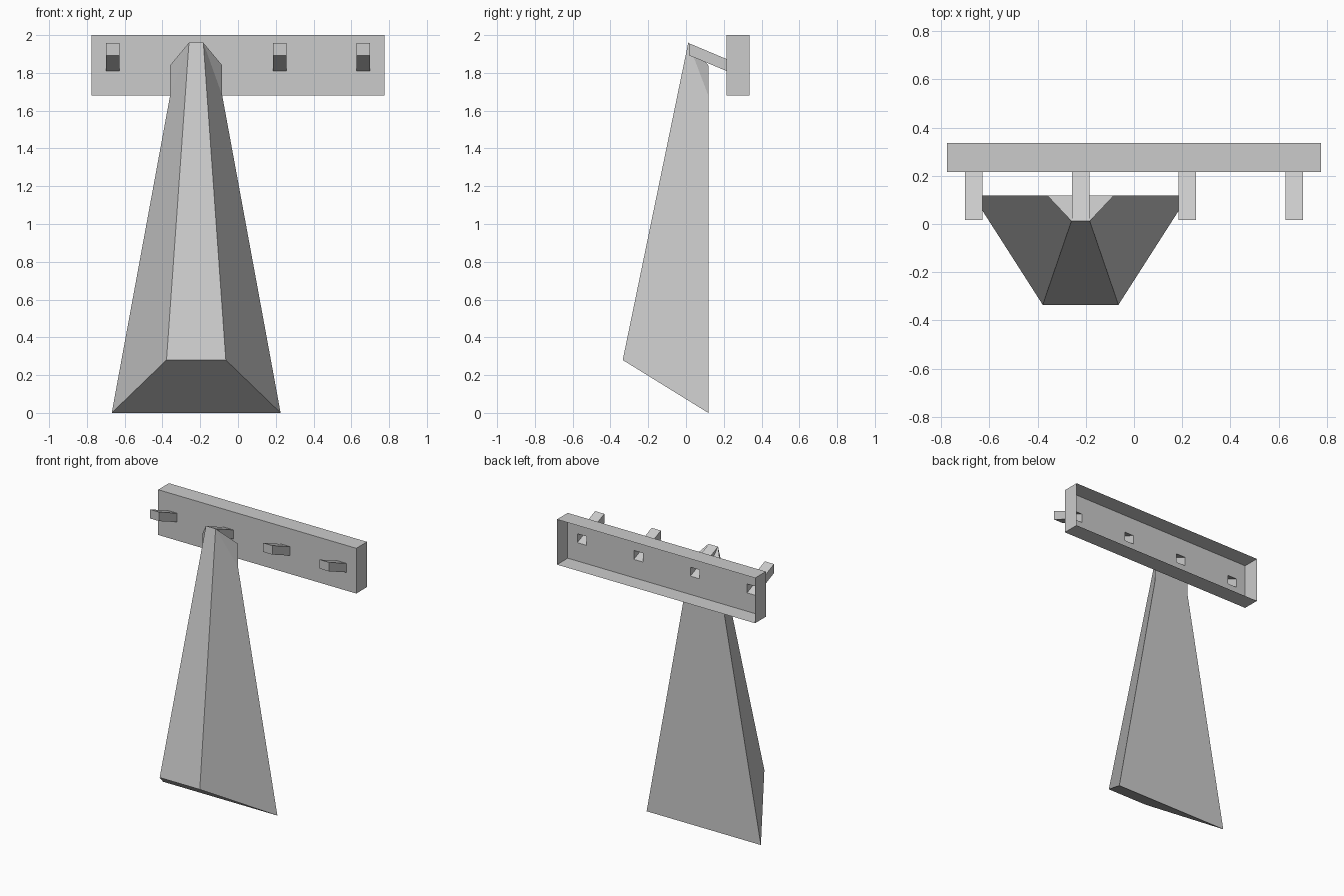
import bpy, bmesh

if "Cube" in bpy.data.objects:
    bpy.data.objects.remove(bpy.data.objects["Cube"])

PEG_X = [-0.664, -0.2215, 0.2215, 0.664]   # peg centres
PW = 0.036                                 # peg half width
BX, Y0, Y1, Z0, Z1 = 0.775, 0.215, 0.335, 1.68, 2.0
PEG_TIP_Y = 0.016
BACK_Z, TIP_Z = (1.81, 1.873), (1.893, 1.957)


def finish(name, bm, outward=True):
    """Turn a bmesh into a named flat-shaded object."""
    bmesh.ops.remove_doubles(bm, verts=bm.verts, dist=1e-5)
    if outward:
        bmesh.ops.recalc_face_normals(bm, faces=bm.faces)
    mesh = bpy.data.meshes.new(name)
    bm.to_mesh(mesh)
    bm.free()
    obj = bpy.data.objects.new(name, mesh)
    bpy.context.collection.objects.link(obj)
    return obj


def face(bm, *pts):
    return bm.faces.new([bm.verts.new(p) for p in pts])


# Rack board: thin shell open at the back, with a hole behind each peg
bm = bmesh.new()
xs = [-BX] + [x + s for x in PEG_X for s in (-PW, PW)] + [BX]
zs = [Z0, *BACK_Z, Z1]
for i, (a, b) in enumerate(zip(xs, xs[1:])):
    for j, (c, d) in enumerate(zip(zs, zs[1:])):
        if not (i % 2 == 1 and j == 1):
            face(bm, (a, Y0, c), (b, Y0, c), (b, Y0, d), (a, Y0, d))
    face(bm, (a, Y0, Z1), (b, Y0, Z1), (b, Y1, Z1), (a, Y1, Z1))
    face(bm, (a, Y1, Z0), (b, Y1, Z0), (b, Y0, Z0), (a, Y0, Z0))
for c, d in zip(zs, zs[1:]):
    face(bm, (BX, Y0, c), (BX, Y1, c), (BX, Y1, d), (BX, Y0, d))
    face(bm, (-BX, Y1, c), (-BX, Y0, c), (-BX, Y0, d), (-BX, Y1, d))
finish("rack_board", bm, outward=False)

# Pegs: upward-slanting hollow blocks, open where they meet the board
for n, x in enumerate(PEG_X, 1):
    bm = bmesh.new()

    def ring(y, z):
        return [(x - PW, y, z[0]), (x + PW, y, z[0]),
                (x + PW, y, z[1]), (x - PW, y, z[1])]
    tip, root = ring(PEG_TIP_Y, TIP_Z), ring(Y0, BACK_Z)
    face(bm, *tip)
    for k in range(4):
        m = (k + 1) % 4
        face(bm, tip[m], tip[k], root[k], root[m])
    finish(f"peg_{n}", bm, outward=False)

# Hanging towel: faceted drape on the second peg, symmetric about it
CX = PEG_X[1]
half = [                      # half width, y, z
    (0.038, 0.012, 1.96),     # front top
    (0.157, -0.335, 0.28),    # front bottom
    (0.447, 0.118, 0.0),      # back bottom
    (0.138, 0.118, 1.68),     # back shoulder
    (0.138, 0.118, 1.84),     # back top
]
bm = bmesh.new()
R = [bm.verts.new((CX + w, y, z)) for w, y, z in half]
L = [bm.verts.new((CX - w, y, z)) for w, y, z in half]
for k in range(5):            # front, underside, back and top bands
    m = (k + 1) % 5
    bm.faces.new((L[k], L[m], R[m], R[k]))
for s in (L, R):              # slanted sides and shoulder triangles
    bm.faces.new((s[0], s[1], s[2], s[3]))
    bm.faces.new((s[0], s[3], s[4]))
finish("hanging_towel", bm)
